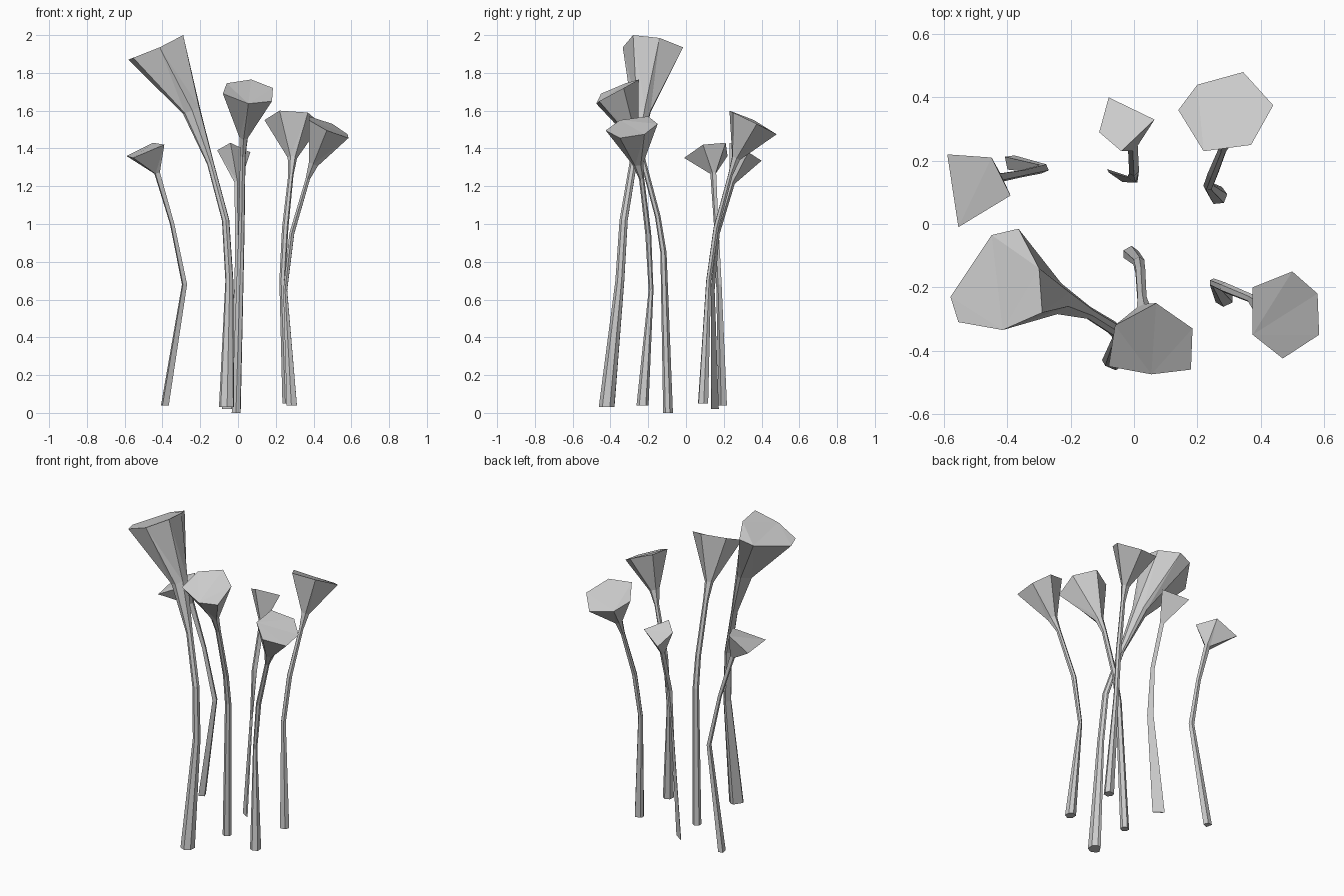
import bpy, bmesh
from mathutils import Vector


def trumpet(name, path, rim, flat=None):
    """Loft a thin stalk along path (x, y, z, radius) into a capped, flared rim."""
    rim = [Vector(p) for p in rim]
    centre = sum(rim, Vector()) / len(rim)
    dirs = [(p - centre).normalized() for p in rim]
    bm = bmesh.new()
    rings = []
    for i, (x, y, z, r) in enumerate(path):
        tilt = (i / (len(path) - 1)) ** 2
        ring = []
        for d in dirs:
            o = Vector((d.x, d.y, 0)).normalized() if i == 0 else Vector((d.x, d.y, d.z * tilt))
            if flat and i < 2:                      # ribbon-like lower stalk
                axis = Vector(flat).normalized()
                side = o - axis * o.dot(axis)
                o = axis * o.dot(axis) + side * 0.1
            ring.append(bm.verts.new(Vector((x, y, z)) + o * r))
        rings.append(ring)
    rings.append([bm.verts.new(p) for p in rim])
    n = len(rim)
    for a, b in zip(rings, rings[1:]):
        for k in range(n):
            bm.faces.new((a[k], a[(k + 1) % n], b[(k + 1) % n], b[k]))
    bm.faces.new(rings[-1])
    bm.faces.new(rings[0][::-1])
    bmesh.ops.recalc_face_normals(bm, faces=bm.faces)
    bmesh.ops.triangulate(bm, faces=bm.faces)
    me = bpy.data.meshes.new(name)
    bm.to_mesh(me)
    bm.free()
    ob = bpy.data.objects.new(name, me)
    bpy.context.collection.objects.link(ob)


# Tall stalk with the big tilted head
trumpet("tall_stalk",
        [(-.06, -.42, .03, .042), (-.045, -.35, .7, .024), (-.065, -.33, 1.02, .022),
         (-.145, -.28, 1.32, .02), (-.245, -.235, 1.6, .05)],
        [(-.29, -.28, 2.0), (-.30, -.14, 1.985), (-.365, -.015, 1.935), (-.45, -.035, 1.91),
         (-.58, -.23, 1.87), (-.555, -.31, 1.88), (-.415, -.335, 1.935)])

# Front middle stalk
trumpet("front_middle_stalk",
        [(-.01, -.095, 0, .026), (.015, -.12, .85, .019), (.02, -.15, 1.04, .017),
         (.025, -.235, 1.36, .016), (.03, -.275, 1.46, .025)],
        [(-.08, -.45, 1.69), (-.06, -.32, 1.745), (.07, -.25, 1.765),
         (.185, -.33, 1.72), (.18, -.46, 1.65), (.055, -.475, 1.637)])

# Front right stalk
trumpet("front_right_stalk",
        [(.285, -.23, .04, .032), (.25, -.185, .65, .013), (.285, -.2, .95, .016),
         (.37, -.235, 1.24, .014), (.40, -.255, 1.32, .03)],
        [(.375, -.2, 1.57), (.5, -.15, 1.53), (.58, -.22, 1.475),
         (.585, -.35, 1.455), (.47, -.425, 1.495), (.375, -.35, 1.55)])

# Back right stalk
trumpet("back_right_stalk",
        [(.265, .09, .05, .03), (.235, .12, .7, .016), (.25, .16, .98, .017),
         (.28, .235, 1.26, .014), (.288, .265, 1.35, .025)],
        [(.14, .36, 1.55), (.2, .44, 1.5), (.345, .48, 1.475),
         (.44, .375, 1.53), (.37, .25, 1.59), (.22, .23, 1.6)])

# Back middle stalk, flat like a ribbon low down
trumpet("back_middle_stalk",
        [(-.055, .15, .02, .045), (-.005, .14, .65, .025), (0, .165, .95, .016),
         (-.004, .245, 1.22, .016)],
        [(-.08, .40, 1.335), (.065, .33, 1.38), (-.04, .23, 1.43), (-.11, .29, 1.39)],
        flat=(-.8, .55, 0))

# Back left stalk
trumpet("back_left_stalk",
        [(-.39, .195, .04, .025), (-.285, .175, .68, .017), (-.35, .16, 1.0, .014),
         (-.43, .145, 1.27, .018)],
        [(-.59, .22, 1.36), (-.45, .21, 1.43), (-.39, .09, 1.42), (-.555, -.01, 1.35)])
